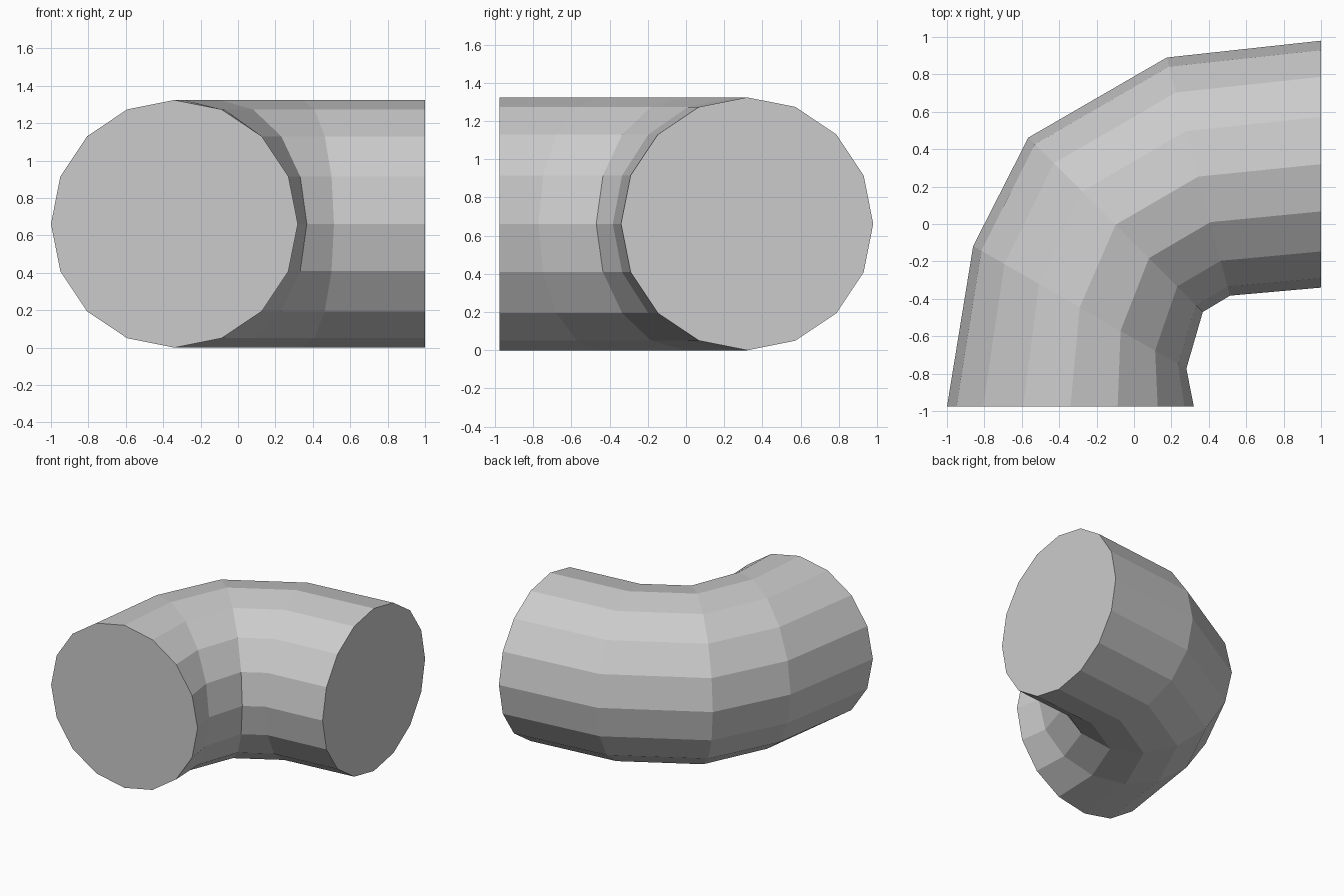
import bpy, bmesh
from math import cos, sin, pi
from mathutils import Vector

if "Cube" in bpy.data.objects:
    bpy.data.objects.remove(bpy.data.objects["Cube"])

SIDES, RADIUS = 16, 0.662

# Outer and inner edge points of each ring along the bend, seen from the top
STATIONS = [
    ((-1.0, -0.977), (0.32, -0.977)),
    ((-0.86, -0.118), (0.28, -0.773)),
    ((-0.565, 0.462), (0.368, -0.47)),
    ((0.175, 0.89), (0.513, -0.383)),
    ((1.0, 0.98), (1.0, -0.34)),
]

bm = bmesh.new()

# Round cross-sections, each standing upright across the bend
rings = []
for outer, inner in STATIONS:
    o, i = Vector((*outer, RADIUS)), Vector((*inner, RADIUS))
    centre, across = (o + i) / 2, (i - o) / 2
    up = Vector((0, 0, RADIUS))
    rings.append([bm.verts.new(centre + across * cos(2 * pi * k / SIDES)
                               + up * sin(2 * pi * k / SIDES))
                  for k in range(SIDES)])

# Pipe wall
for a, b in zip(rings, rings[1:]):
    for k in range(SIDES):
        n = (k + 1) % SIDES
        bm.faces.new((a[k], a[n], b[n], b[k]))

# Flat end caps
bm.faces.new(rings[0])
bm.faces.new(rings[-1])
bmesh.ops.recalc_face_normals(bm, faces=bm.faces)

mesh = bpy.data.meshes.new("pipe_elbow")
bm.to_mesh(mesh)
bm.free()
bpy.context.collection.objects.link(bpy.data.objects.new("pipe_elbow", mesh))
